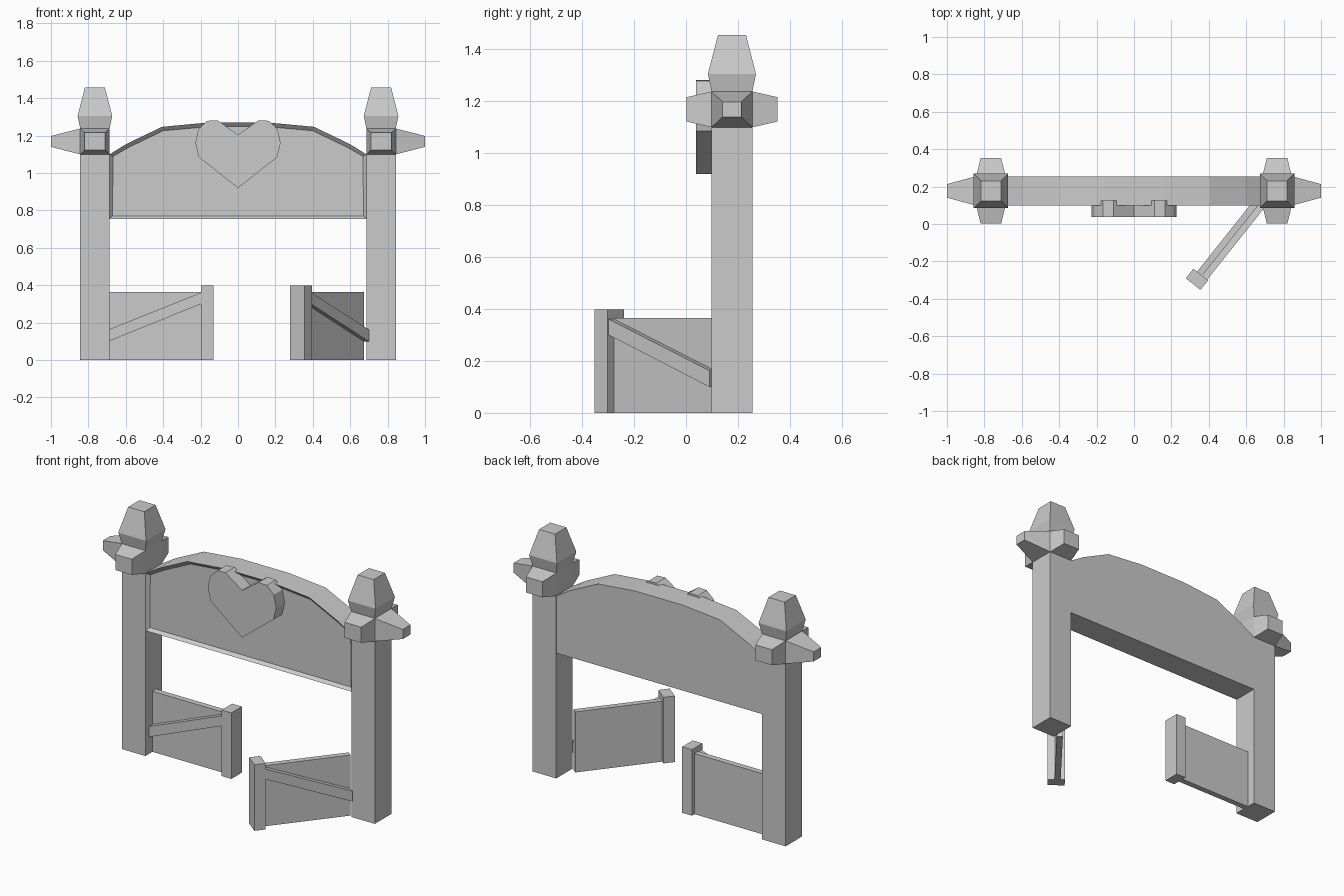
import bpy, bmesh, math
from mathutils import Matrix, Vector

if "Cube" in bpy.data.objects:
    bpy.data.objects.remove(bpy.data.objects["Cube"])


def finish(name, bm, matrix=None):
    bmesh.ops.recalc_face_normals(bm, faces=bm.faces)
    mesh = bpy.data.meshes.new(name)
    bm.to_mesh(mesh)
    bm.free()
    ob = bpy.data.objects.new(name, mesh)
    bpy.context.collection.objects.link(ob)
    if matrix:
        ob.matrix_world = matrix
    return ob


def prism(profile, y0, y1):
    """Extrude an (x, z) outline from y0 to y1; returns bmesh and the y0 face."""
    bm = bmesh.new()
    a = [bm.verts.new((x, y0, z)) for x, z in profile]
    b = [bm.verts.new((x, y1, z)) for x, z in profile]
    front = bm.faces.new(a)
    bm.faces.new(b[::-1])
    n = len(a)
    for i in range(n):
        bm.faces.new((a[i], b[i], b[(i + 1) % n], a[(i + 1) % n]))
    bmesh.ops.recalc_face_normals(bm, faces=bm.faces)
    return bm, front


def mirrored(half):
    """Complete a right-half outline with its left half."""
    return half + [(-x, z) for x, z in reversed(half) if x > 0]


def grow(bm, face, offset, scale):
    """Extrude a face by offset and scale the new end about its centre."""
    new = bmesh.ops.extrude_discrete_faces(bm, faces=[face])["faces"][0]
    c = new.calc_center_median()
    for v in new.verts:
        d = v.co - c
        v.co = c + Vector(offset) + Vector(d[i] * scale[i] for i in range(3))
    return new


# Posts, each with a bud on top and three tapered arms
for side, s in (("left", -1), ("right", 1)):
    bm = bmesh.new()
    bmesh.ops.create_cube(bm, size=1, matrix=Matrix.Translation((s * 0.765, 0.177, 1.169))
                          @ Matrix.Diagonal((0.157, 0.157, 0.138, 1)))
    bmesh.ops.recalc_face_normals(bm, faces=bm.faces)

    def facing(d):
        return max(bm.faces, key=lambda f: f.normal.dot(Vector(d)))

    top, bottom = facing((0, 0, 1)), facing((0, 0, -1))
    front, back, outer = facing((0, -1, 0)), facing((0, 1, 0)), facing((s, 0, 0))
    grow(bm, bottom, (0, 0, -1.1), (1, 1, 1))
    grow(bm, front, (0, -0.096, 0), (0.7, 1, 0.68))
    grow(bm, back, (0, 0.097, 0), (0.7, 1, 0.68))
    grow(bm, outer, (s * 0.157, 0, 0), (1, 0.46, 0.42))
    bud = grow(bm, top, (0, 0, 0.068), (1.18, 1.18, 1))
    grow(bm, bud, (0, 0, 0.15), (0.58, 0.58, 1))
    finish(side + "_post", bm)

# Arched header board with a recessed front panel
bm, face = prism(mirrored([(0.687, 0.755), (0.687, 1.10), (0.594, 1.157),
                           (0.406, 1.247), (0.16, 1.27)]), 0.099, 0.255)
bmesh.ops.inset_individual(bm, faces=[face], thickness=0.022, depth=-0.02)
finish("arched_header", bm)

# Heart ornament
bm, _ = prism(mirrored([(0, 0.92), (0.21, 1.085), (0.228, 1.16), (0.212, 1.235),
                        (0.165, 1.279), (0.11, 1.282), (0, 1.205)])[:], 0.038, 0.125)
finish("heart_ornament", bm)


# Gates: panel, end post and diagonal brace, measured from the hinge end
def gate(side, d, location, angle):
    m = Matrix.Translation(location) @ Matrix.Rotation(angle, 4, "Z")
    parts = {
        "panel": ([(0, 0), (0.50, 0), (0.50, 0.365), (0, 0.365)], -0.01, 0.025),
        "end_post": ([(0.495, 0), (0.56, 0), (0.56, 0.398), (0.495, 0.398)], -0.05, 0.05),
        "brace": ([(0, 0.10), (0.50, 0.302), (0.50, 0.363), (0, 0.163)], -0.044, -0.01),
    }
    for part, (outline, y0, y1) in parts.items():
        bm, _ = prism([(d * x, z) for x, z in outline], y0, y1)
        finish(f"{side}_gate_{part}", bm, m)


gate("left", 1, (-0.692, 0.175, 0), 0)
gate("right", -1, (0.665, 0.117, 0), math.radians(51.5))
